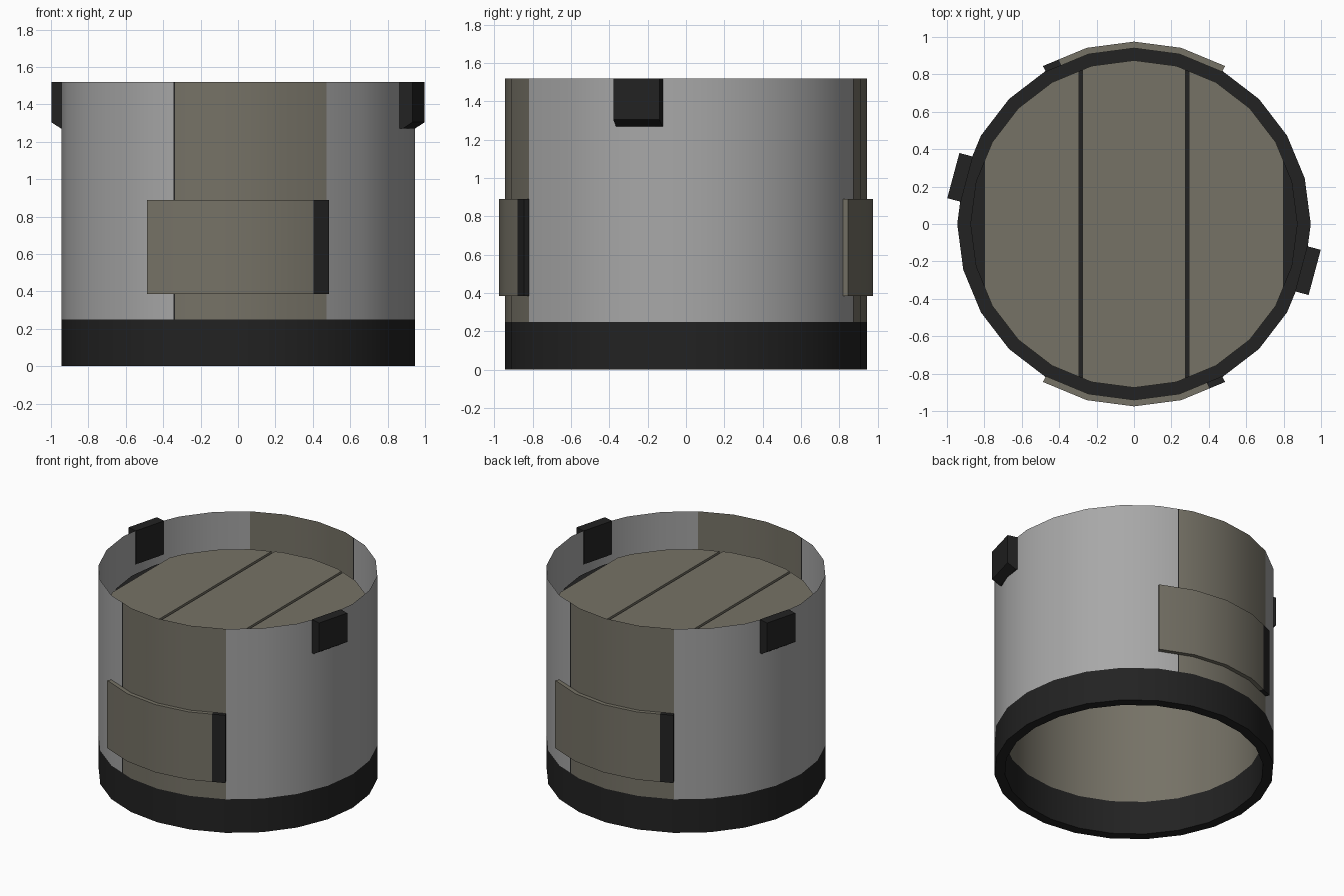
import bpy, bmesh, math

if "Cube" in bpy.data.objects:
    bpy.data.objects.remove(bpy.data.objects["Cube"])

SIDES, STEP = 24, 15.0
TOP, BAND, FLOOR = 1.52, 0.25, 1.27
R_OUT, R_IN, R_PLATE = 0.945, 0.875, 0.975


def material(name, rgb):
    m = bpy.data.materials.new(name)
    m.diffuse_color = (*rgb, 1)
    m.use_nodes = True
    m.node_tree.nodes["Principled BSDF"].inputs["Base Color"].default_value = m.diffuse_color
    return m


DARK = material("dark_rubber", (0.016, 0.016, 0.016))
GREY = material("light_grey", (0.39, 0.39, 0.39))
TAN = material("warm_grey", (0.18, 0.168, 0.133))


def on_ring(r, deg):
    """Point on the 24-sided outline at an angle."""
    k = math.floor(deg / STEP + 1e-6)
    off = math.radians(deg - (k + 0.5) * STEP)
    d = r * math.cos(math.radians(STEP / 2)) / math.cos(off)
    return d * math.cos(math.radians(deg)), d * math.sin(math.radians(deg))


def arc_angles(a0, a1):
    inner = [k * STEP for k in range(-48, 49) if a0 + 0.01 < k * STEP < a1 - 0.01]
    return [a0] + inner + [a1]


def make(name, verts, faces, mat, fix=True):
    me = bpy.data.meshes.new(name)
    me.from_pydata(verts, [], faces)
    if fix:
        bm = bmesh.new()
        bm.from_mesh(me)
        bmesh.ops.recalc_face_normals(bm, faces=bm.faces)
        bm.to_mesh(me)
        bm.free()
    me.materials.append(mat)
    ob = bpy.data.objects.new(name, me)
    bpy.context.collection.objects.link(ob)
    bpy.context.view_layer.objects.active = ob
    bpy.ops.object.select_all(action='DESELECT')
    ob.select_set(True)
    bpy.ops.object.shade_smooth_by_angle(angle=math.radians(30))
    return ob


def sheet(name, r, a0, a1, z0, z1, mat):
    """Thin curved wall, facing outwards."""
    pts = [on_ring(r, a) for a in arc_angles(a0, a1)]
    verts = [(x, y, z) for x, y in pts for z in (z0, z1)]
    faces = [(2 * i, 2 * i + 2, 2 * i + 3, 2 * i + 1) for i in range(len(pts) - 1)]
    return make(name, verts, faces, mat, fix=False)


def prism(name, outline, z0, z1, mat):
    n = len(outline)
    verts = [(x, y, z0) for x, y in outline] + [(x, y, z1) for x, y in outline]
    faces = [tuple(range(n)), tuple(range(n, 2 * n))]
    faces += [(i, (i + 1) % n, n + (i + 1) % n, n + i) for i in range(n)]
    return make(name, verts, faces, mat)


def curved_plate(name, a0, a1, z0, z1, mat):
    ang = arc_angles(a0, a1)
    outline = [on_ring(R_PLATE, a) for a in ang] + [on_ring(0.94, a) for a in reversed(ang)]
    return prism(name, outline, z0, z1, mat)


# Base band: a closed dark ring
section = [(R_OUT, 0), (R_OUT, BAND), (R_IN, BAND), (R_IN, 0)]
verts = [(*on_ring(r, k * STEP), z) for k in range(SIDES) for r, z in section]
faces = [(4 * k + j, 4 * k + (j + 1) % 4, 4 * ((k + 1) % SIDES) + (j + 1) % 4, 4 * ((k + 1) % SIDES) + j)
         for k in range(SIDES) for j in range(4)]
make("base_band", verts, faces, DARK)

# Inner liner and the dark disc that closes it
sheet("inner_liner", R_IN, 0, 360, BAND, FLOOR - 0.025, TAN)
ring = [on_ring(R_IN, k * STEP) for k in range(SIDES)]
prism("floor_disc", ring, FLOOR - 0.04, FLOOR - 0.025, DARK)


# Three floor panels cut to the round outline
def half_depth(x):
    xs = [R_IN * math.cos(math.radians(k * STEP)) for k in range(13)]
    for k in range(12):
        if xs[k + 1] <= x <= xs[k]:
            t = (x - xs[k + 1]) / (xs[k] - xs[k + 1])
            y0, y1 = (R_IN * math.sin(math.radians(j * STEP)) for j in (k + 1, k))
            return y0 + (y1 - y0) * t


corners = [R_IN * math.cos(math.radians(k * STEP)) for k in range(12, -1, -1)]
for i, (x0, x1) in enumerate([(-0.80, -0.295), (-0.275, 0.275), (0.295, 0.80)]):
    xs = [x0] + [c for c in corners if x0 < c < x1] + [x1]
    outline = [(x, -half_depth(x)) for x in xs] + [(x, half_depth(x)) for x in reversed(xs)]
    prism(f"floor_panel_{i}", outline, FLOOR - 0.025, FLOOR, TAN)

# Both halves are the same part turned by half a circle
for side, turn in (("front", 0), ("back", 180)):
    # Outer wall: door, seam and plain shell
    sheet(f"{side}_door", R_OUT, turn - 111.0, turn - 60, BAND, TOP, TAN)
    sheet(f"{side}_door_seam", R_OUT, turn - 111.6, turn - 111.0, BAND, TOP, DARK)
    sheet(f"{side}_shell", R_OUT, turn - 60, turn + 68.4, BAND, TOP, GREY)

    # Raised curved plate with a dark grip end
    curved_plate(f"{side}_plate", turn - 120, turn - 65.4, 0.385, 0.89, TAN)
    curved_plate(f"{side}_plate_grip", turn - 65.4, turn - 60, 0.385, 0.89, DARK)

    # Rim clip with a sloped underside
    profile = [(0.925, 1.27), (0.945, 1.27), (1.0, 1.305), (1.0, TOP), (0.925, TOP)]
    a = math.radians(turn - 15)
    n = len(profile)
    verts = [(r * math.cos(a) - t * math.sin(a), r * math.sin(a) + t * math.cos(a), z)
             for t in (-0.125, 0.125) for r, z in profile]
    faces = [tuple(range(n)), tuple(range(n, 2 * n))]
    faces += [(i, (i + 1) % n, n + (i + 1) % n, n + i) for i in range(n)]
    make(f"{side}_rim_clip", verts, faces, DARK)
